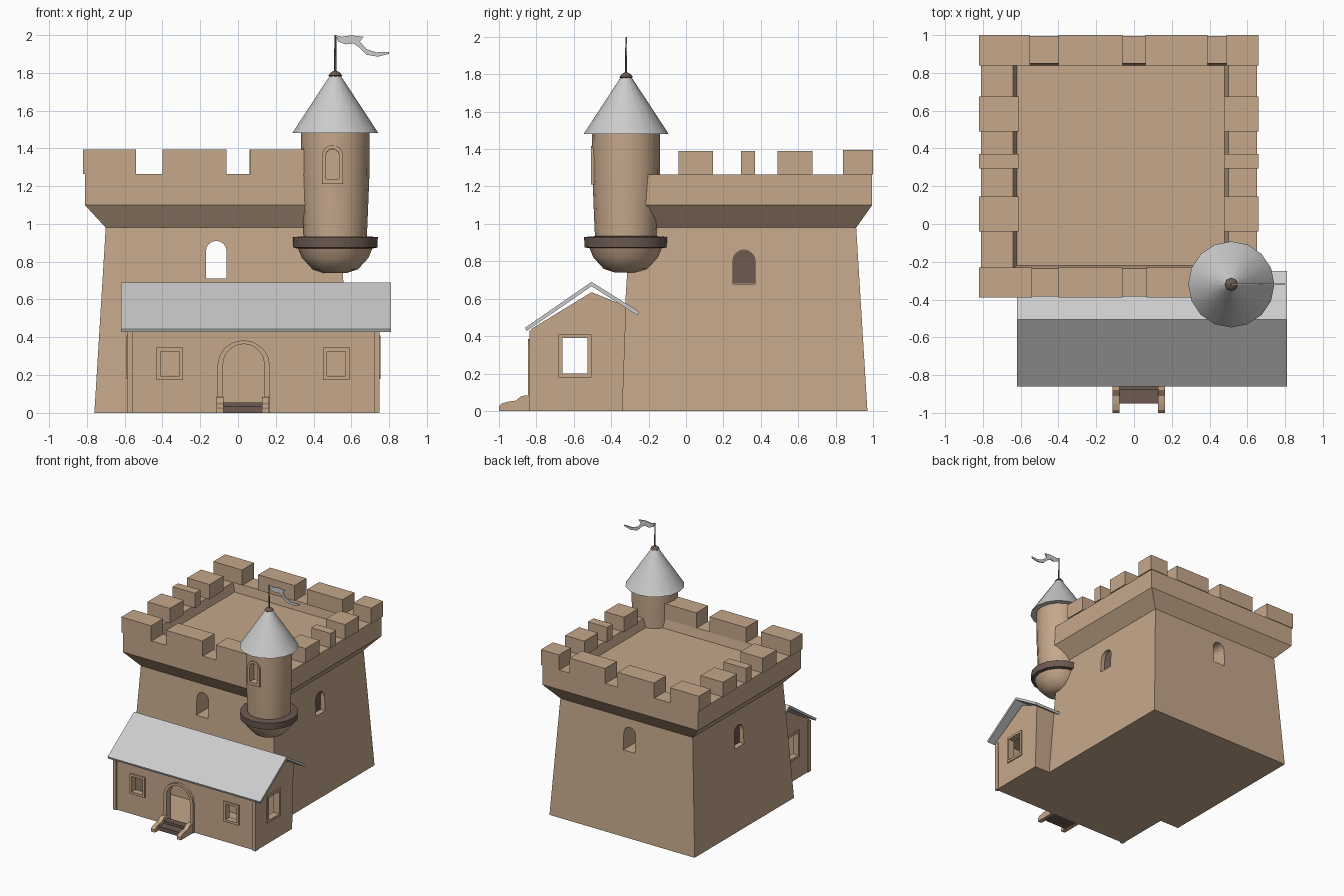
import bpy, bmesh, math
from mathutils import Matrix

if "Cube" in bpy.data.objects:
    bpy.data.objects.remove(bpy.data.objects["Cube"])


def material(name, color):
    m = bpy.data.materials.new(name)
    m.diffuse_color = (*color, 1)
    m.use_nodes = True
    m.node_tree.nodes["Principled BSDF"].inputs["Base Color"].default_value = m.diffuse_color
    return m


STONE = material("sandstone", (0.56, 0.39, 0.26))
WOOD = material("dark_wood", (0.15, 0.10, 0.08))


def finish(name, bm, mat=None, smooth=False):
    bmesh.ops.recalc_face_normals(bm, faces=bm.faces)
    mesh = bpy.data.meshes.new(name)
    bm.to_mesh(mesh)
    bm.free()
    ob = bpy.data.objects.new(name, mesh)
    bpy.context.collection.objects.link(ob)
    if mat:
        mesh.materials.append(mat)
    if smooth:
        bpy.ops.object.select_all(action='DESELECT')
        ob.select_set(True)
        bpy.context.view_layer.objects.active = ob
        bpy.ops.object.shade_smooth_by_angle(angle=math.radians(35))
    return ob


def loft(name, rings, mat=None, smooth=False):
    """Skin a list of equal-length point rings and cap both ends."""
    bm = bmesh.new()
    vs = [[bm.verts.new(p) for p in r] for r in rings]
    n = len(vs[0])
    for a, b in zip(vs, vs[1:]):
        for i in range(n):
            bm.faces.new((a[i], a[(i + 1) % n], b[(i + 1) % n], b[i]))
    bm.faces.new(vs[0])
    bm.faces.new(vs[-1])
    return finish(name, bm, mat, smooth)


def place(pts, d, loc, turn):
    """Profile (u, w) at depth d; turn 0 faces front, 90 right, 180 back, 270 left."""
    m = Matrix.Translation(loc) @ Matrix.Rotation(math.radians(turn), 4, 'Z')
    return [m @ Matrix.Translation((u, d, w)).translation for u, w in pts]


def prism(name, pts, d0, d1, loc=(0, 0, 0), turn=0, mat=None):
    return loft(name, [place(pts, d0, loc, turn), place(pts, d1, loc, turn)], mat)


def box(name, x0, x1, y0, y1, z0, z1, mat=None):
    return prism(name, [(x0, z0), (x1, z0), (x1, z1), (x0, z1)], y0, y1, mat=mat)


def lathe(name, profile, x, y, n=16, mat=None):
    rings = [[(x + r * math.cos(2 * math.pi * i / n), y + r * math.sin(2 * math.pi * i / n), z)
              for i in range(n)] for r, z in profile]
    return loft(name, rings, mat, True)


def arch(w, h, z0=0.0, n=8):
    r = w / 2
    return [(-r, z0), (r, z0)] + [(r * math.cos(math.pi * i / n), h - r + r * math.sin(math.pi * i / n))
                                  for i in range(n + 1)]


def rect(w, h, z0=0.0):
    return [(-w / 2, z0), (w / 2, z0), (w / 2, h), (-w / 2, h)]


def frame(name, outer, inner, d0, d1, loc, turn=0):
    """Hollow surround between two matching profiles."""
    bm = bmesh.new()
    loops = [[bm.verts.new(p) for p in place(pr, d, loc, turn)]
             for pr, d in ((outer, d0), (outer, d1), (inner, d1), (inner, d0))]
    n = len(outer)
    for k in range(4):
        a, b = loops[k], loops[(k + 1) % 4]
        for i in range(n):
            bm.faces.new((a[i], a[(i + 1) % n], b[(i + 1) % n], b[i]))
    return finish(name, bm, STONE)


def cut(ob, cutter):
    mod = ob.modifiers.new("cut", 'BOOLEAN')
    mod.operation, mod.solver, mod.object = 'DIFFERENCE', 'EXACT', cutter
    dg = bpy.context.evaluated_depsgraph_get()
    mesh = bpy.data.meshes.new_from_object(ob.evaluated_get(dg))
    ob.modifiers.clear()
    ob.data = mesh
    bpy.data.objects.remove(cutter)


# Keep: tapered walls, flared parapet and sunken roof deck
levels = [(-0.76, 0.60, -0.36, 0.97, 0.0), (-0.70, 0.54, -0.30, 0.91, 0.98),
          (-0.81, 0.65, -0.385, 0.995, 1.10), (-0.81, 0.65, -0.385, 0.995, 1.265),
          (-0.64, 0.50, -0.235, 0.85, 1.265), (-0.62, 0.48, -0.22, 0.84, 1.19)]
keep = loft("keep", [[(a, c, z), (b, c, z), (b, d, z), (a, d, z)] for a, b, c, d, z in levels], STONE)
cut(keep, prism("cutter", arch(0.11, 0.20), -1, 1.6, (-0.115, 0, 0.71)))
for turn, x in ((90, 0.51), (270, 0.67)):
    cut(keep, prism("cutter", arch(0.12, 0.18), -1.0, -x, (0, 0.31, 0.68), turn))
    prism("keep_window_pane", arch(0.118, 0.178), -x - 0.006, -x + 0.01, (0, 0.31, 0.681), turn, WOOD)

# Merlons around the parapet
for x0, x1 in ((-0.82, -0.54), (-0.40, -0.06), (0.065, 0.38)):
    box("front_merlon", x0, x1, -0.39, -0.23, 1.265, 1.395, STONE)
for x0, x1 in ((-0.82, -0.55), (-0.40, -0.06), (0.06, 0.39), (0.49, 0.66)):
    box("back_merlon", x0, x1, 0.84, 1.0, 1.265, 1.395, STONE)
for y0, y1 in ((-0.04, 0.145), (0.295, 0.37), (0.49, 0.675)):
    box("left_merlon", -0.82, -0.61, y0, y1, 1.265, 1.39, STONE)
    box("right_merlon", 0.48, 0.66, y0, y1, 1.265, 1.39, STONE)

# Corner turret
TX, TY = 0.515, -0.32
turret = lathe("turret", [(0.165, 0.90), (0.17, 1.0), (0.18, 1.25), (0.182, 1.49)], TX, TY, mat=STONE)
cut(turret, prism("cutter", arch(0.07, 0.16), -0.3, -0.13, (0.50, TY, 1.235)))
frame("turret_window_frame", arch(0.11, 0.205), arch(0.07, 0.185, 0.025), -0.188, -0.15, (0.50, TY, 1.212))
lathe("turret_corbel", [(0.06, 0.74), (0.12, 0.76), (0.175, 0.82), (0.20, 0.88)], TX, TY, mat=STONE)
lathe("turret_ring", [(0.20, 0.87), (0.222, 0.875), (0.225, 0.93), (0.16, 0.935)], TX, TY, mat=WOOD)
lathe("turret_roof", [(0.18, 1.482), (0.228, 1.48), (0.13, 1.63), (0.028, 1.785)], TX, TY)
lathe("roof_knob", [(0.02, 1.77), (0.036, 1.785), (0.025, 1.80), (0.008, 1.81)], TX, TY, 8, WOOD)
lathe("flag_pole", [(0.007, 1.79), (0.005, 2.0)], TX, TY, 6, WOOD)
prism("pennant", [(.515, 2), (.55, 1.99), (.6, 1.998), (.665, 1.99), (.645, 1.965), (.68, 1.925),
                  (.73, 1.908), (.80, 1.91), (.80, 1.9), (.74, 1.885), (.68, 1.895), (.64, 1.935),
                  (.61, 1.955), (.57, 1.95), (.53, 1.965)], TY - 0.004, TY + 0.004)

# Gatehouse: hollow gabled body with door and windows
house = prism("gatehouse", [(-0.825, 0), (-0.34, 0), (-0.32, 0.56), (-0.505, 0.635), (-0.825, 0.44)],
              -0.745, 0.58, turn=90, mat=STONE)
cut(house, box("cutter", -0.54, 0.70, -0.785, -0.38, 0.012, 0.42))
DOOR = (0.03, -0.825, 0)
cut(house, prism("cutter", arch(0.22, 0.365, 0.02), -0.1, 0.1, DOOR))
frame("door_surround", arch(0.28, 0.385), arch(0.22, 0.365, 0.015), -0.02, 0.02, DOOR)
for x in (-0.36, 0.52):
    cut(house, prism("cutter", rect(0.10, 0.13), -0.1, 0.1, (x, -0.825, 0.195)))
    frame("front_window_frame", rect(0.14, 0.17), rect(0.10, 0.15, 0.02), -0.012, 0.012, (x, -0.825, 0.175))
cut(house, prism("cutter", rect(0.135, 0.19), -1, 1, (0, -0.593, 0.20), 90))
for turn, x in ((90, 0.745), (270, -0.58)):
    frame("end_window_frame", rect(0.175, 0.23), rect(0.135, 0.21, 0.02), -0.01, 0.01, (x, -0.593, 0.18), turn)
for x in (-0.585, 0.722):
    box("corner_post", x, x + 0.028, -0.837, -0.80, 0, 0.43, STONE)

# Gatehouse roof
prism("gatehouse_roof", [(-0.86, 0.445), (-0.505, 0.69), (-0.25, 0.53), (-0.257, 0.51),
                         (-0.505, 0.667), (-0.853, 0.427)], -0.81, 0.62, turn=90)

# Doorstep with rounded side rails
box("door_step", -0.085, 0.145, -0.95, -0.82, 0, 0.035, WOOD)
box("upper_step", -0.085, 0.145, -0.88, -0.82, 0.035, 0.055, WOOD)
RAIL = [(-1.0, 0), (-0.83, 0), (-0.83, 0.085), (-0.88, 0.08), (-0.91, 0.055), (-0.95, 0.05),
        (-0.985, 0.04), (-1.0, 0.025)]
for x in (-0.115, 0.128):
    prism("step_rail", RAIL, -x - 0.037, -x, turn=90, mat=STONE)
